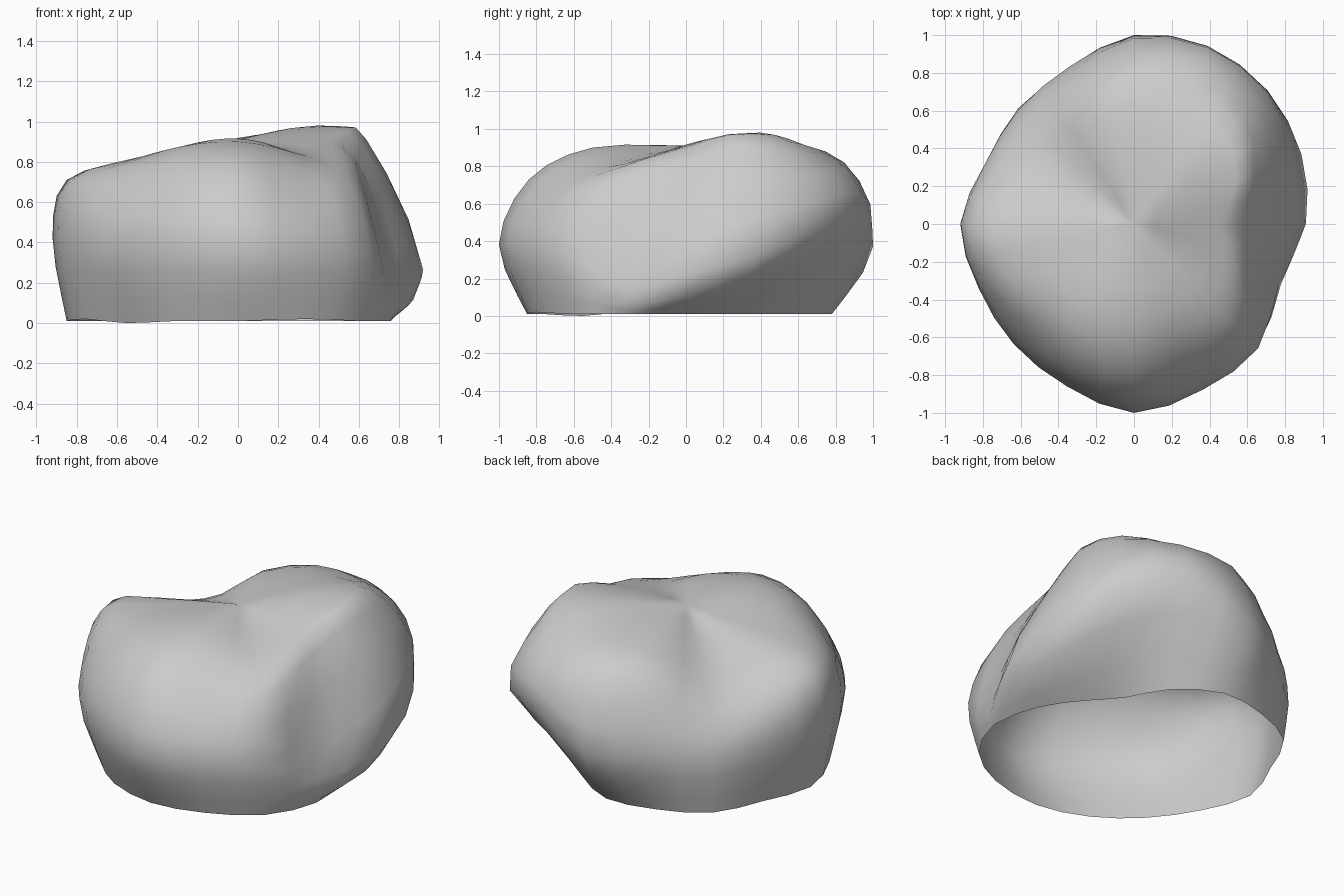
import bpy
import bmesh
from math import cos, sin, tau
from mathutils import Vector

default_cube = bpy.data.objects.get("Cube")
if default_cube:
    bpy.data.objects.remove(default_cube)

# Contours of the rock in hundredths: radius and height, counter-clockwise from +x
base_radius = [69, 58, 55, 67, 78, 80, 84, 80, 85, 82, 78, 82, 85, 87, 87, 82]
base_height = [1, 1, 1, 1, 1, 1, 1, 1, 1, 2, 0, 1, 1, 2, 1, 1]
belly_radius = [91, 96, 100, 102, 100, 90, 86, 85, 92, 89, 90, 93, 100, 95, 93, 83]
belly_height = [22, 32, 46, 54, 37, 38, 36, 40, 42, 40, 40, 40, 38, 37, 34, 16]
shoulder_radius = [59, 69, 83, 86, 85, 74, 69, 73, 85, 81, 76, 80, 84, 79, 79, 64]
shoulder_height = [83, 91, 87, 84, 80, 76, 62, 62, 71, 70, 70, 72, 73, 67, 68, 77]
crown_radius = [38, 50, 56, 50, 50, 45, 42, 42, 50, 50, 50, 52, 50, 50, 48, 42]
crown_height = [91, 96, 98, 94, 91, 87, 78, 77, 81, 83, 86, 89, 90, 87, 83, 86]


def spline(a, b, c, d, t):
    """Smooth curve from b to c that passes through both."""
    return b + 0.5 * t * (c - a + t * (2 * a - 5 * b + 4 * c - d + t * (3 * (b - c) + d - a)))


def contour(radii, heights):
    """Turn one pair of lists into a closed ring of points."""
    count = len(radii)
    ring = []
    for i, (radius, height) in enumerate(zip(radii, heights)):
        angle = tau * i / count
        ring.append(Vector((radius * cos(angle), radius * sin(angle), height)) / 100)
    return ring


def refine_ring(ring, steps):
    """Add points around a closed ring."""
    count = len(ring)
    return [spline(ring[i - 1], ring[i], ring[(i + 1) % count], ring[(i + 2) % count], s / steps)
            for i in range(count) for s in range(steps)]


def refine_profile(points, steps):
    """Add points along an open profile, keeping its ends."""
    padded = [points[0]] + points + [points[-1]]
    result = []
    for i in range(len(points) - 1):
        result += [spline(*padded[i:i + 4], s / steps) for s in range(steps)]
    return result


# Profiles rise from the ground rim to the middle of the top
pole = Vector((0, 0, 0.91))
rings = [refine_ring(contour(r, h), 2) for r, h in (
    (base_radius, base_height), (belly_radius, belly_height),
    (shoulder_radius, shoulder_height), (crown_radius, crown_height))]
profiles = [refine_profile(list(column) + [pole], 3) for column in zip(*rings)]

# Rock shell, open underneath
bm = bmesh.new()
columns = [[bm.verts.new(point) for point in profile] for profile in profiles]
top = bm.verts.new(pole)
for i, column in enumerate(columns):
    following = columns[(i + 1) % len(columns)]
    for j in range(len(column) - 1):
        bm.faces.new((column[j], following[j], following[j + 1], column[j + 1]))
    bm.faces.new((column[-1], following[-1], top))

mesh = bpy.data.meshes.new("boulder")
bm.to_mesh(mesh)
bm.free()
boulder = bpy.data.objects.new("boulder", mesh)
bpy.context.collection.objects.link(boulder)
for polygon in mesh.polygons:
    polygon.use_smooth = True

# Plain stone colour
stone = bpy.data.materials.new("stone_grey")
stone.use_nodes = True
colour = (0.6, 0.6, 0.6, 1)
stone.diffuse_color = colour
stone.node_tree.nodes["Principled BSDF"].inputs["Base Color"].default_value = colour
mesh.materials.append(stone)
